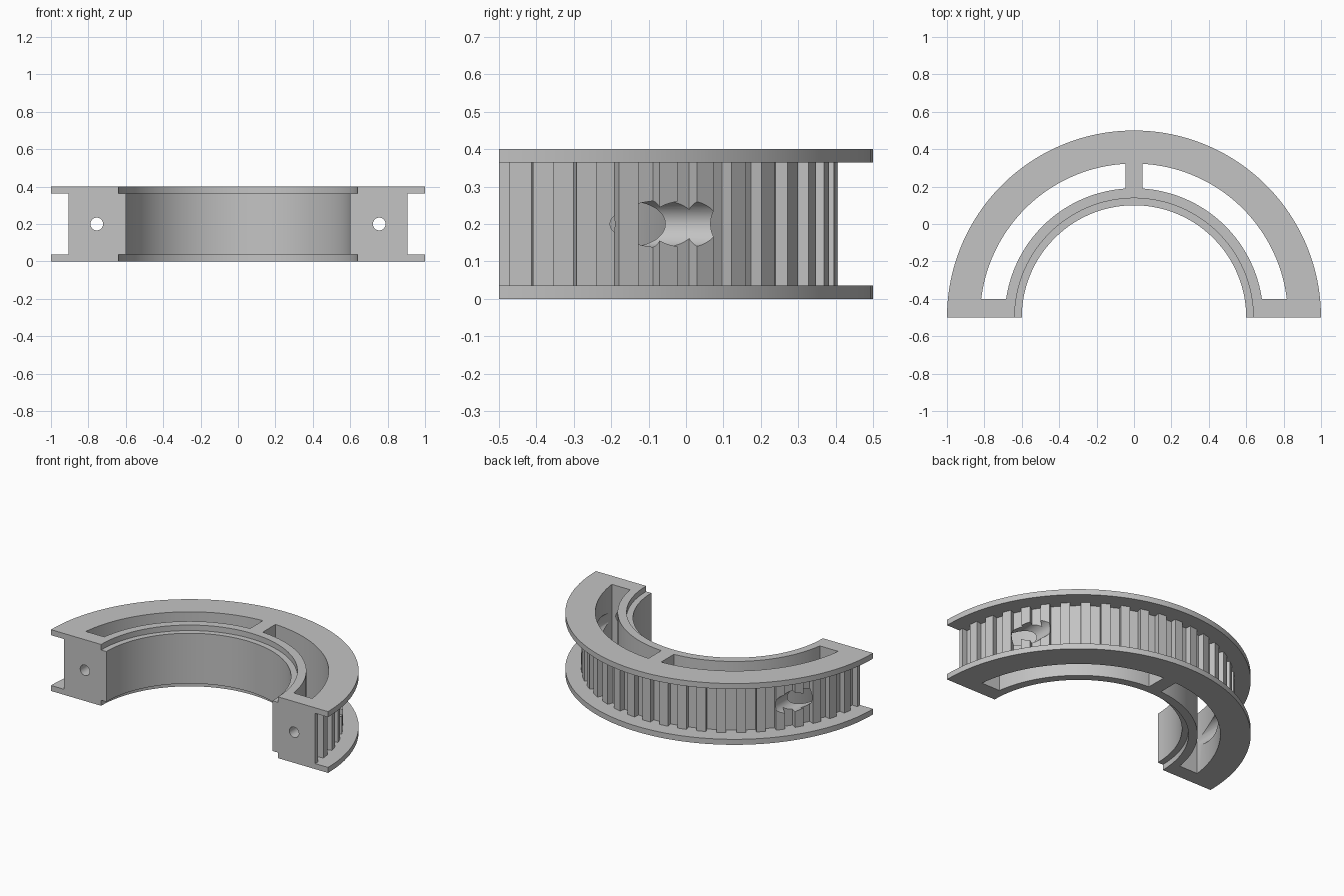
import bpy, bmesh, math
from mathutils import Matrix

if "Cube" in bpy.data.objects:
    bpy.data.objects.remove(bpy.data.objects["Cube"])

AXIS_Y = -0.5          # pulley axis lies on the split face
HEIGHT = 0.4
LIP = 0.036            # flange thickness and bore recess depth
TEETH = 48

grey = bpy.data.materials.new("plain_grey")
grey.diffuse_color = (0.55, 0.55, 0.55, 1)
grey.use_nodes = True
grey.node_tree.nodes["Principled BSDF"].inputs["Base Color"].default_value = grey.diffuse_color


def prism(name, outline, z0, z1):
    """Extrude a closed xy outline from z0 to z1."""
    bm = bmesh.new()
    base = bm.faces.new([bm.verts.new((x, y, z0)) for x, y in outline])
    top = bmesh.ops.extrude_face_region(bm, geom=[base])["geom"]
    bmesh.ops.translate(bm, vec=(0, 0, z1 - z0),
                        verts=[v for v in top if isinstance(v, bmesh.types.BMVert)])
    bmesh.ops.recalc_face_normals(bm, faces=bm.faces)
    mesh = bpy.data.meshes.new(name)
    bm.to_mesh(mesh)
    bm.free()
    mesh.materials.append(grey)
    ob = bpy.data.objects.new(name, mesh)
    bpy.context.collection.objects.link(ob)
    return ob


def polar(r, a):
    return (r * math.cos(a), AXIS_Y + r * math.sin(a))


def disc(name, r, z0, z1, n=144):
    return prism(name, [polar(r, (i + 0.5) * math.tau / n) for i in range(n)], z0, z1)


def rod(name, x, r, y0, y1, n=48):
    """Round cutter running along y."""
    ob = prism(name, [(r * math.cos(i * math.tau / n), r * math.sin(i * math.tau / n))
                      for i in range(n)], y0, y1)
    # local z becomes world y
    ob.data.transform(Matrix.Translation((x, 0, HEIGHT / 2)) @ Matrix.Rotation(-math.pi / 2, 4, 'X'))
    return ob


def combine(target, tool, operation):
    mod = target.modifiers.new(tool.name, 'BOOLEAN')
    mod.operation = operation
    mod.solver = 'EXACT'
    mod.object = tool
    bpy.context.view_layer.objects.active = target
    bpy.ops.object.modifier_apply(modifier=mod.name)
    bpy.data.objects.remove(tool, do_unlink=True)


# Toothed drum
half = math.radians(1.75)
pitch = math.tau / TEETH
outline = []
for i in range(TEETH):
    a = i * pitch
    outline += [polar(0.87, a - half), polar(0.907, a - half),
                polar(0.907, a + half), polar(0.87, a + half)]
pulley = prism("half_pulley", outline, LIP / 2, HEIGHT - LIP / 2)

# Flanges above and below the teeth
combine(pulley, disc("lower_flange", 1.0, 0, LIP), 'UNION')
combine(pulley, disc("upper_flange", 1.0, HEIGHT - LIP, HEIGHT), 'UNION')

# Bore with a shallow recess at each end
combine(pulley, disc("bore", 0.60, -0.1, HEIGHT + 0.1), 'DIFFERENCE')
combine(pulley, disc("lower_recess", 0.638, -0.1, LIP), 'DIFFERENCE')
combine(pulley, disc("upper_recess", 0.638, HEIGHT - LIP, HEIGHT + 0.1), 'DIFFERENCE')

# Lightening pockets either side of the spoke, and clamp bolt holes
R_IN, R_OUT, SPOKE, WALL = 0.691, 0.823, 0.0455, 0.098


def pocket_arc(r, n=40):
    a0, a1 = math.asin(WALL / r), math.acos(SPOKE / r)
    return [polar(r, a0 + (a1 - a0) * i / n) for i in range(n + 1)]


for side in (1, -1):
    shape = [(side * x, y) for x, y in pocket_arc(R_OUT) + pocket_arc(R_IN)[::-1]]
    combine(pulley, prism("pocket", shape, -0.1, HEIGHT + 0.1), 'DIFFERENCE')
    combine(pulley, rod("bolt_hole", side * 0.755, 0.034, -0.6, -0.3), 'DIFFERENCE')
    combine(pulley, rod("bolt_head_bore", side * 0.755, 0.0625, -0.395, 0.4), 'DIFFERENCE')

# Split the pulley in half
combine(pulley, prism("split", [(-2, -2), (2, -2), (2, AXIS_Y), (-2, AXIS_Y)], -1, 1), 'DIFFERENCE')

# Smooth curved walls, crisp edges
bpy.ops.object.select_all(action='DESELECT')
pulley.select_set(True)
bpy.context.view_layer.objects.active = pulley
bpy.ops.object.shade_smooth_by_angle(angle=math.radians(25))
